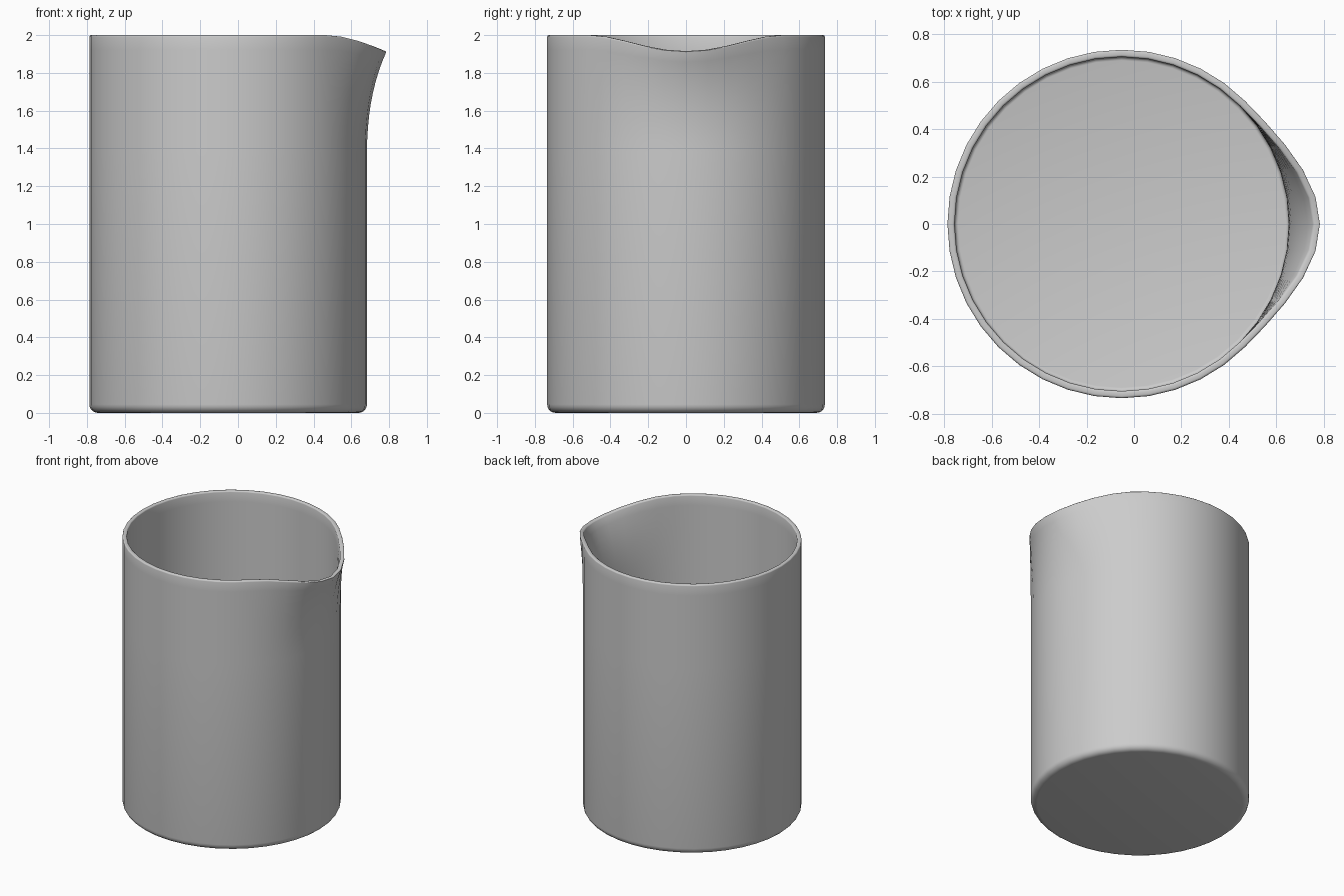
import bpy, bmesh, math

if "Cube" in bpy.data.objects:
    bpy.data.objects.remove(bpy.data.objects["Cube"])

SIDES = 40
CENTRE_X = -0.052
RADIUS, WALL, HEIGHT = 0.735, 0.03, 2.0
SPOUT_BASE, SPOUT_HALF_ANGLE = 1.38, math.radians(45)
SPOUT_REACH, SPOUT_DROP = 0.104, 0.085


def arc(cx, cz, r, start, end, steps):
    """Points (radius, height) along an arc of the wall section."""
    angles = [math.radians(start + (end - start) * i / steps) for i in range(steps + 1)]
    return [(cx + r * math.cos(a), cz + r * math.sin(a)) for a in angles]


def spout(x, y, z):
    """Pull the rim outwards and down around the +x side."""
    angle = abs(math.atan2(y, x))
    if z > SPOUT_BASE and angle < SPOUT_HALF_ANGLE:
        side = math.cos(angle / SPOUT_HALF_ANGLE * math.pi / 2) ** 2
        rise = ((z - SPOUT_BASE) / (HEIGHT - SPOUT_BASE)) ** 2
        x += SPOUT_REACH * side * rise
        z -= SPOUT_DROP * side * rise
    return x + CENTRE_X, y, z


# Wall section: rounded base, outer wall, softened rim, inner wall, inner floor
inner = RADIUS - WALL
lip, foot = 0.009, 0.045
rows = [SPOUT_BASE + (HEIGHT - lip - SPOUT_BASE) * i / 9 for i in range(9)]
section = arc(RADIUS - foot, foot, foot, -90, 0, 5)
section += [(RADIUS, z) for z in rows]
section += arc(RADIUS - lip, HEIGHT - lip, lip, 0, 90, 3)
section += arc(inner + lip, HEIGHT - lip, lip, 90, 180, 3)
section += [(inner, z) for z in reversed(rows)]
section += arc(inner - 0.015, WALL + 0.015, 0.015, 0, -90, 3)

# Turn the section into the cup
bm = bmesh.new()
rings = []
for r, z in section:
    ring = []
    for i in range(SIDES):
        a = 2 * math.pi * i / SIDES
        ring.append(bm.verts.new(spout(r * math.cos(a), r * math.sin(a), z)))
    rings.append(ring)
for low, high in zip(rings, rings[1:]):
    for i in range(SIDES):
        j = (i + 1) % SIDES
        bm.faces.new((low[i], low[j], high[j], high[i]))
bm.faces.new(list(reversed(rings[0])))
bm.faces.new(rings[-1])
bmesh.ops.recalc_face_normals(bm, faces=bm.faces)

mesh = bpy.data.meshes.new("beaker")
bm.to_mesh(mesh)
bm.free()
beaker = bpy.data.objects.new("beaker", mesh)
bpy.context.collection.objects.link(beaker)

# Plain grey material
grey = bpy.data.materials.new("light_grey")
grey.use_nodes = True
colour = (0.6, 0.6, 0.6, 1)
grey.diffuse_color = colour
grey.node_tree.nodes["Principled BSDF"].inputs["Base Color"].default_value = colour
mesh.materials.append(grey)

# Smooth shading
bpy.context.view_layer.objects.active = beaker
beaker.select_set(True)
bpy.ops.object.shade_smooth_by_angle(angle=math.radians(40))
